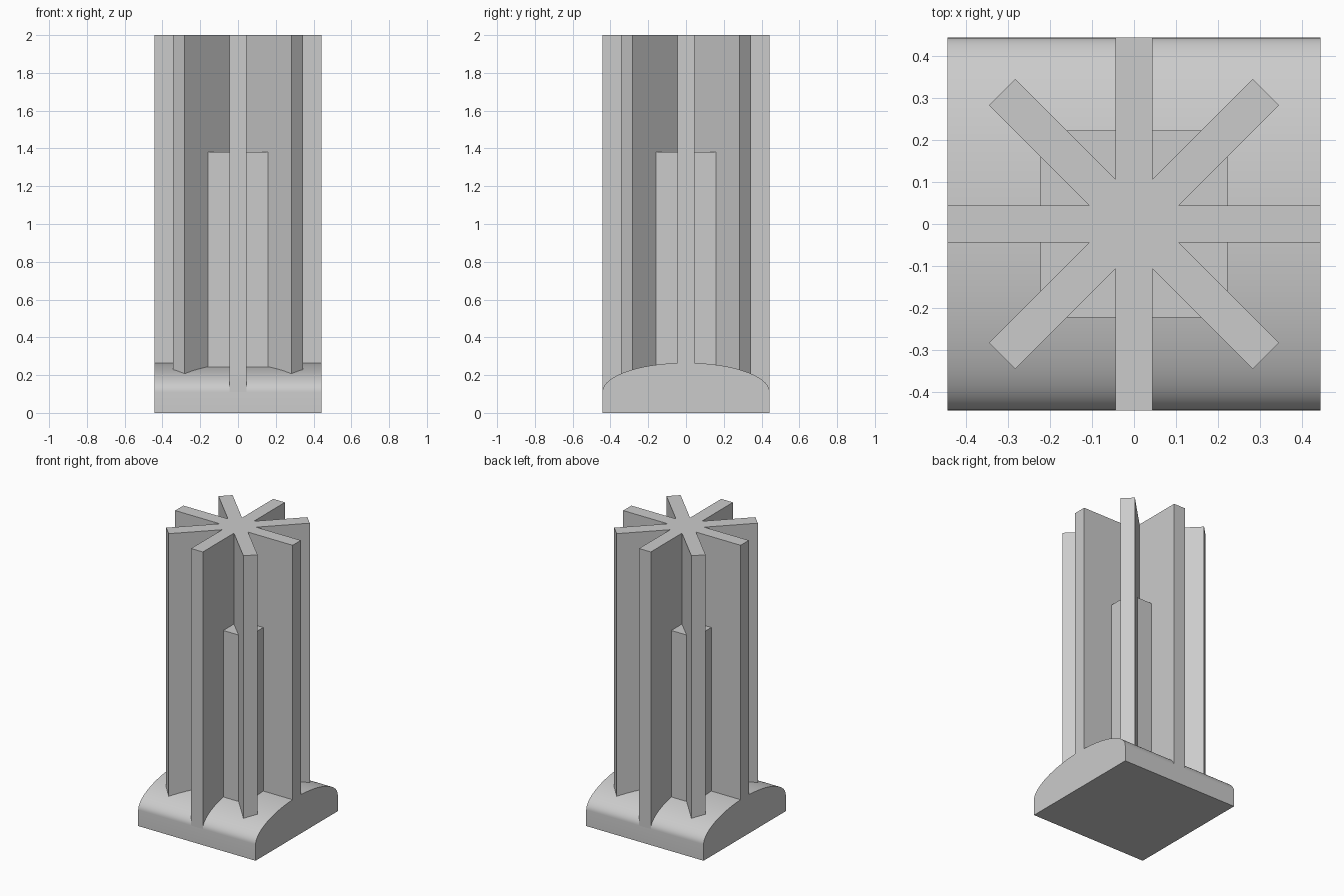
import bpy
import bmesh
from math import cos, sin, pi, sqrt, radians

cube = bpy.data.objects.get("Cube")
if cube:
    bpy.data.objects.remove(cube, do_unlink=True)

HALF = 0.443         # half width of the base, and length of each fin
FIN = 0.0443         # half thickness of a fin
WALL, RISE = 0.11, 0.155   # straight wall and domed rise of the base

grey = bpy.data.materials.new("plain grey")
grey.use_nodes = True
colour = (0.6, 0.6, 0.6, 1)
grey.diffuse_color = colour
grey.node_tree.nodes["Principled BSDF"].inputs["Base Color"].default_value = colour


def dome_height(y):
    return WALL + RISE * sqrt(max(0, 1 - (y / HALF) ** 2))


def prism(name, start, end):
    """Closed solid between two matching outlines."""
    bm = bmesh.new()
    a = [bm.verts.new(p) for p in start]
    b = [bm.verts.new(p) for p in end]
    bm.faces.new(a)
    bm.faces.new(b)
    for i in range(len(a)):
        j = (i + 1) % len(a)
        bm.faces.new((a[i], a[j], b[j], b[i]))
    bmesh.ops.recalc_face_normals(bm, faces=bm.faces)
    mesh = bpy.data.meshes.new(name)
    bm.to_mesh(mesh)
    bm.free()
    mesh.materials.append(grey)
    obj = bpy.data.objects.new(name, mesh)
    bpy.context.collection.objects.link(obj)
    return obj


# Base: straight walls under a half-ellipse, running along x
STEPS = 48
profile = [(-HALF, 0), (HALF, 0)]
for i in range(STEPS + 1):
    angle = pi * i / STEPS
    profile.append((HALF * cos(angle), WALL + RISE * sin(angle)))
base = prism("domed_base", [(-HALF, y, z) for y, z in profile],
             [(HALF, y, z) for y, z in profile])
bpy.ops.object.select_all(action='DESELECT')
base.select_set(True)
bpy.context.view_layer.objects.active = base
bpy.ops.object.shade_smooth_by_angle(angle=radians(30))

# Eight radial fins as one star outline, sunk slightly into the dome
valley = FIN / sin(pi / 8)
star = []
for i in range(8):
    a = i * pi / 4
    for side in (-1, 1):
        star.append((HALF * cos(a) - side * FIN * sin(a),
                     HALF * sin(a) + side * FIN * cos(a)))
    star.append((valley * cos(a + pi / 8), valley * sin(a + pi / 8)))
prism("radial_fins", [(x, y, dome_height(y) - 0.01) for x, y in star],
      [(x, y, 2) for x, y in star])

# Square core between the fins
CORE = 0.222
square = [(-CORE, -CORE), (CORE, -CORE), (CORE, CORE), (-CORE, CORE)]
prism("square_core", [(x, y, 0.2) for x, y in square],
      [(x, y, 1.38) for x, y in square])
